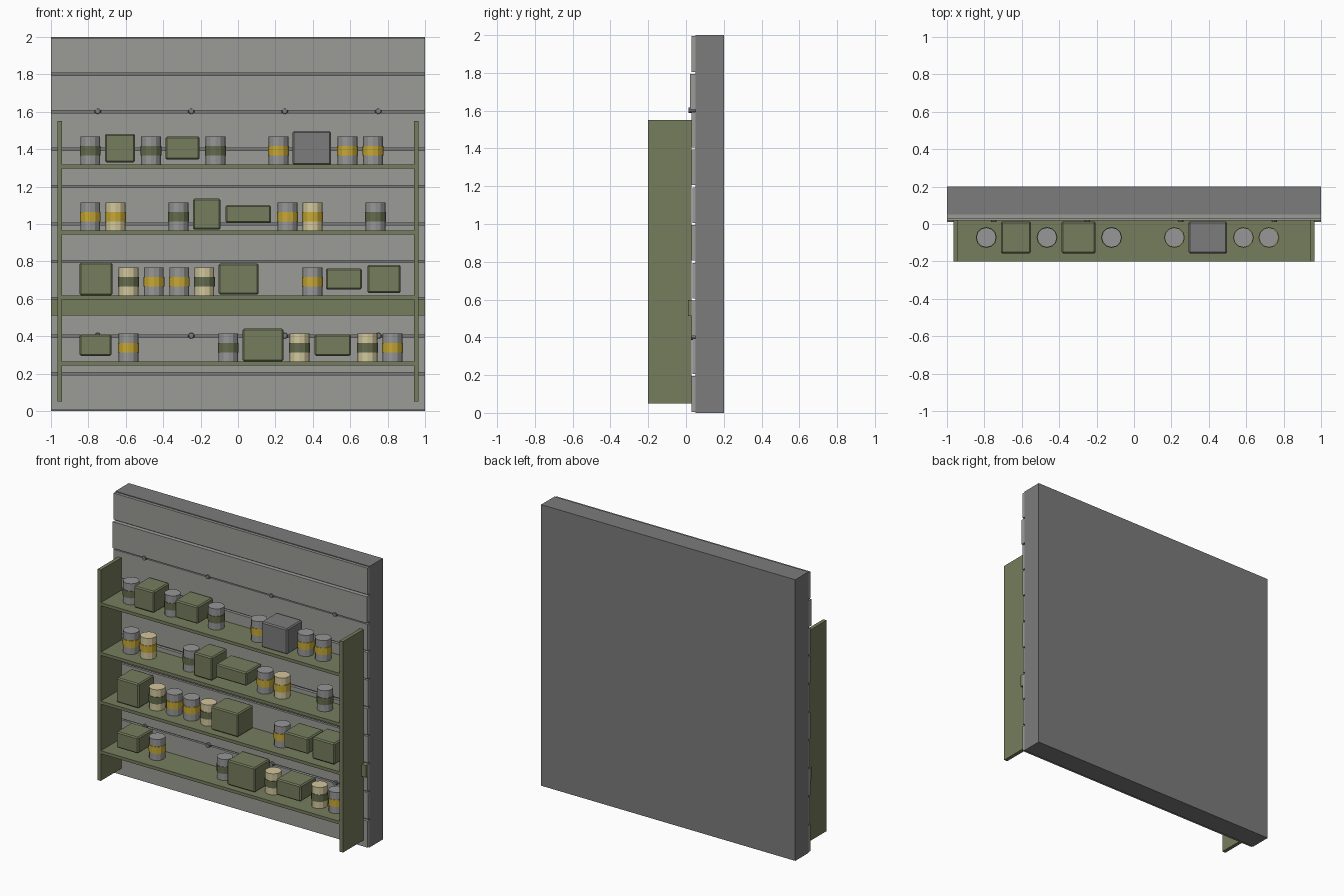
import bpy, bmesh, math
from mathutils import Matrix

if "Cube" in bpy.data.objects:
    bpy.data.objects.remove(bpy.data.objects["Cube"])


def material(name, rgb):
    m = bpy.data.materials.new(name)
    m.diffuse_color = (*rgb, 1)
    m.use_nodes = True
    m.node_tree.nodes["Principled BSDF"].inputs["Base Color"].default_value = m.diffuse_color
    return m


WALL = material("wall grey", (0.2, 0.2, 0.2))
PANEL = material("panel grey", (0.33, 0.33, 0.31))
OLIVE = material("olive", (0.18, 0.205, 0.11))
TIN = material("tin grey", (0.31, 0.31, 0.31))
CREAM = material("cream", (0.65, 0.57, 0.33))
YELLOW = material("label yellow", (0.57, 0.39, 0.035))
LABEL = material("label green", (0.13, 0.15, 0.075))


def finish(bm, name, mats):
    mesh = bpy.data.meshes.new(name)
    bm.to_mesh(mesh)
    bm.free()
    for m in mats:
        mesh.materials.append(m)
    ob = bpy.data.objects.new(name, mesh)
    bpy.context.collection.objects.link(ob)
    return ob


def box(name, x, y, z, mat, bevel=0):
    """Box from (min, max) ranges, optionally with chamfered edges."""
    bm = bmesh.new()
    size = Matrix.Diagonal((x[1] - x[0], y[1] - y[0], z[1] - z[0], 1))
    mid = Matrix.Translation((sum(x) / 2, sum(y) / 2, sum(z) / 2))
    bmesh.ops.create_cube(bm, size=1, matrix=mid @ size)
    if bevel:
        bmesh.ops.bevel(bm, geom=bm.edges[:], offset=bevel, segments=1, affect='EDGES')
    return finish(bm, name, [mat])


def can(x, z, body, label):
    """Tin with a raised label band around its middle."""
    bm = bmesh.new()
    for r, lo, hi, idx in ((0.053, 0, 0.15, 0), (0.056, 0.048, 0.098, 1)):
        made = bmesh.ops.create_cone(
            bm, cap_ends=True, segments=12, radius1=r, radius2=r, depth=hi - lo,
            matrix=Matrix.Translation((x, -0.072, z + (lo + hi) / 2)))
        for f in {f for v in made["verts"] for f in v.link_faces}:
            f.material_index = idx
    finish(bm, "can", [body, label])


# Wall slab with clad panels separated by narrow grooves
box("wall", (-1, 1), (0.05, 0.2), (0, 2), WALL)
fronts = [0.03, 0.035, 0.03, 0.035, 0.03, 0.035, 0.03, 0.03, 0.02, 0.03]
for i, front in enumerate(fronts):
    box("wall_panel", (-1, 1), (front, 0.05),
        (i * 0.2 + 0.006, i * 0.2 + 0.194), PANEL)

# Painted rail across the wall
box("wall_rail", (-1, 1), (0.01, 0.035), (0.512, 0.598), OLIVE)

# Bolt heads in two rows
for z in (0.403, 1.603):
    for x in (-0.75, -0.25, 0.25, 0.75):
        bm = bmesh.new()
        bmesh.ops.create_cone(
            bm, cap_ends=True, segments=10, radius1=0.018, radius2=0.014, depth=0.038,
            matrix=Matrix.Translation((x, 0.031, z)) @ Matrix.Rotation(math.pi / 2, 4, 'X'))
        finish(bm, "bolt", [WALL])

# Shelf uprights
for s in (-1, 1):
    box("upright", sorted((s * 0.94, s * 0.966)), (-0.2, 0.03), (0.05, 1.55), OLIVE)

# Shelf contents: cans (x, body, label) and crates (x min, x max, height, colour)
G, C, Y, L = TIN, CREAM, YELLOW, LABEL
rows = [
    (0.265,
     [(-0.586, G, Y), (-0.052, G, L), (0.329, C, L), (0.692, C, L), (0.826, G, Y)],
     [(-0.848, -0.676, 0.115, OLIVE), (0.024, 0.243, 0.176, OLIVE),
      (0.409, 0.604, 0.115, OLIVE)]),
    (0.618,
     [(-0.586, C, L), (-0.45, G, Y), (-0.314, G, Y), (-0.18, C, L), (0.398, G, Y)],
     [(-0.848, -0.671, 0.174, OLIVE), (-0.104, 0.11, 0.166, OLIVE),
      (0.47, 0.663, 0.112, OLIVE), (0.692, 0.869, 0.152, OLIVE)]),
    (0.965,
     [(-0.79, G, Y), (-0.655, C, Y), (-0.318, G, L), (0.265, G, Y), (0.398, C, Y),
      (0.735, G, L)],
     [(-0.24, -0.094, 0.166, OLIVE), (-0.066, 0.177, 0.096, OLIVE)]),
    (1.318,
     [(-0.79, G, L), (-0.465, G, L), (-0.12, G, L), (0.216, G, Y), (0.585, G, Y),
      (0.721, G, Y)],
     [(-0.711, -0.551, 0.152, OLIVE), (-0.387, -0.206, 0.124, OLIVE),
      (0.292, 0.497, 0.182, WALL)]),
]
for z, cans, crates in rows:
    box("shelf", (-0.94, 0.94), (-0.2, 0.03), (z - 0.022, z), OLIVE)
    for x, body, label in cans:
        can(x, z, body, label)
    for x0, x1, h, mat in crates:
        mid = z + 0.088
        box("crate", (x0, x1), (-0.158, 0.014), (mid - h / 2, mid + h / 2), mat, 0.008)
